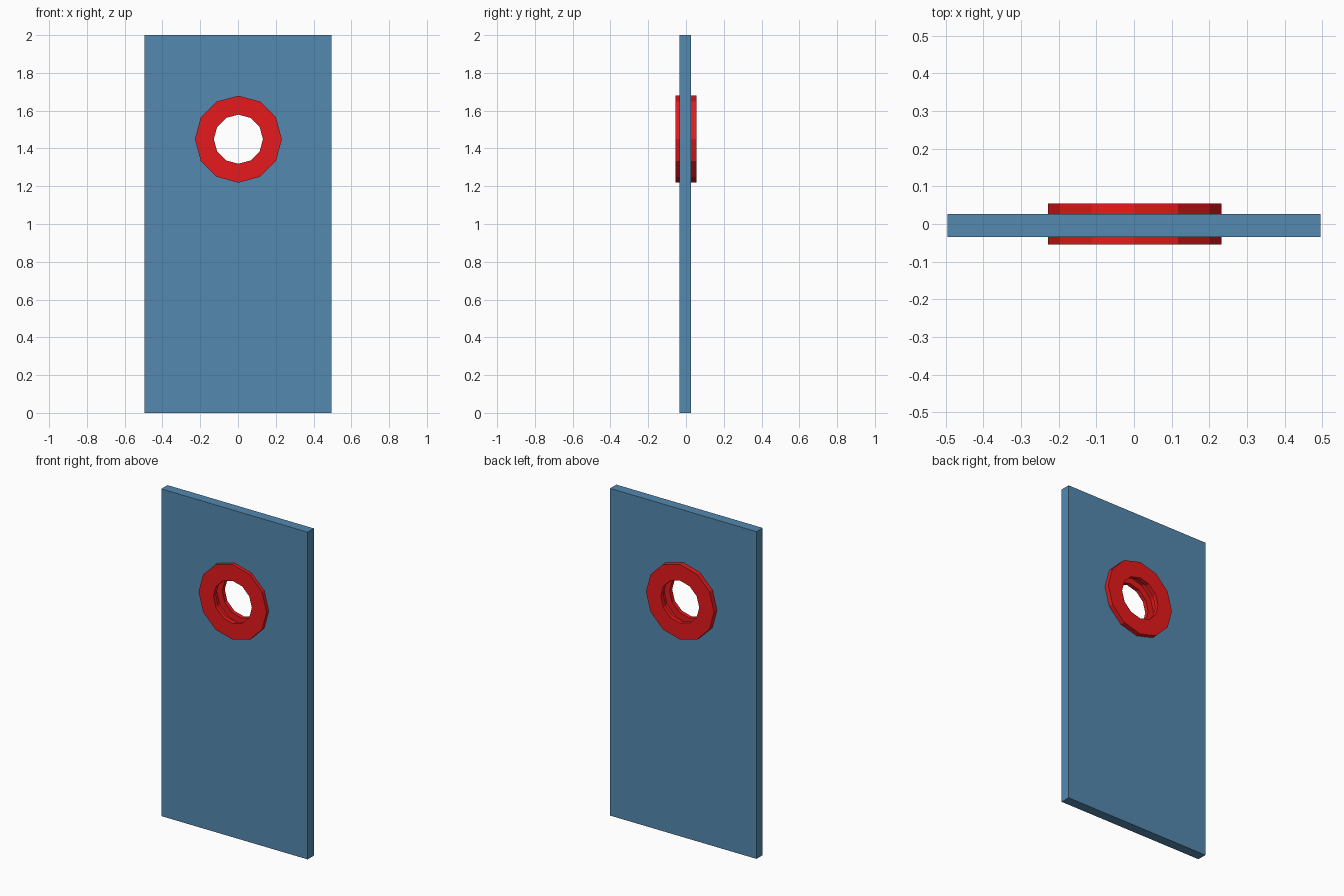
import bpy, bmesh, math
from mathutils import Vector

cube = bpy.data.objects.get("Cube")
if cube:
    bpy.data.objects.remove(cube, do_unlink=True)

SIDES = 12
CENTRE = Vector((0.002, 0, 1.449))   # middle of the porthole
HALF_W, HEIGHT = 0.495, 2.0
FRONT, BACK = -0.034, 0.026          # panel faces


def material(name, rgb):
    m = bpy.data.materials.new(name)
    m.use_nodes = True
    m.diffuse_color = (*rgb, 1)
    m.node_tree.nodes["Principled BSDF"].inputs["Base Color"].default_value = (*rgb, 1)
    return m


def finish(name, bm, mat):
    bmesh.ops.recalc_face_normals(bm, faces=bm.faces)
    mesh = bpy.data.meshes.new(name)
    bm.to_mesh(mesh)
    bm.free()
    mesh.materials.append(mat)
    obj = bpy.data.objects.new(name, mesh)
    bpy.context.collection.objects.link(obj)


def loop(bm, points):
    verts = [bm.verts.new(p) for p in points]
    return [bm.edges.new((a, b)) for a, b in zip(verts, verts[1:] + verts[:1])]


def circle(radius, y):
    angles = [math.tau * i / SIDES for i in range(SIDES)]
    return [CENTRE + Vector((radius * math.sin(a), y, radius * math.cos(a))) for a in angles]


blue = material("steel blue", (0.088, 0.25, 0.43))
red = material("red", (0.8, 0.01, 0.012))

# Door panel: rectangle with a round opening, extruded to its thickness
bm = bmesh.new()
corners = [(-HALF_W, 0), (HALF_W, 0), (HALF_W, HEIGHT), (-HALF_W, HEIGHT)]
edges = loop(bm, [(x, FRONT, z) for x, z in corners]) + loop(bm, circle(0.185, FRONT))
bmesh.ops.triangle_fill(bm, edges=edges, use_beauty=True)
ext = bmesh.ops.extrude_face_region(bm, geom=bm.faces[:], use_keep_orig=True)
moved = [g for g in ext["geom"] if isinstance(g, bmesh.types.BMVert)]
bmesh.ops.translate(bm, verts=moved, vec=(0, BACK - FRONT, 0))
finish("door_panel", bm, blue)

# Porthole frame: two flanges joined by a recessed sleeve through the panel
half = [(0.17, 0.03), (0.13, 0.03), (0.13, 0.055), (0.23, 0.055), (0.23, 0.024), (0.19, 0.024)]
profile = half + [(r, -y) for r, y in reversed(half)]
bm = bmesh.new()
rings = [[bm.verts.new(p) for p in circle(r, y)] for r, y in profile]
for a, b in zip(rings, rings[1:] + rings[:1]):
    for i in range(SIDES):
        j = (i + 1) % SIDES
        bm.faces.new((a[i], a[j], b[j], b[i]))
finish("porthole_frame", bm, red)
